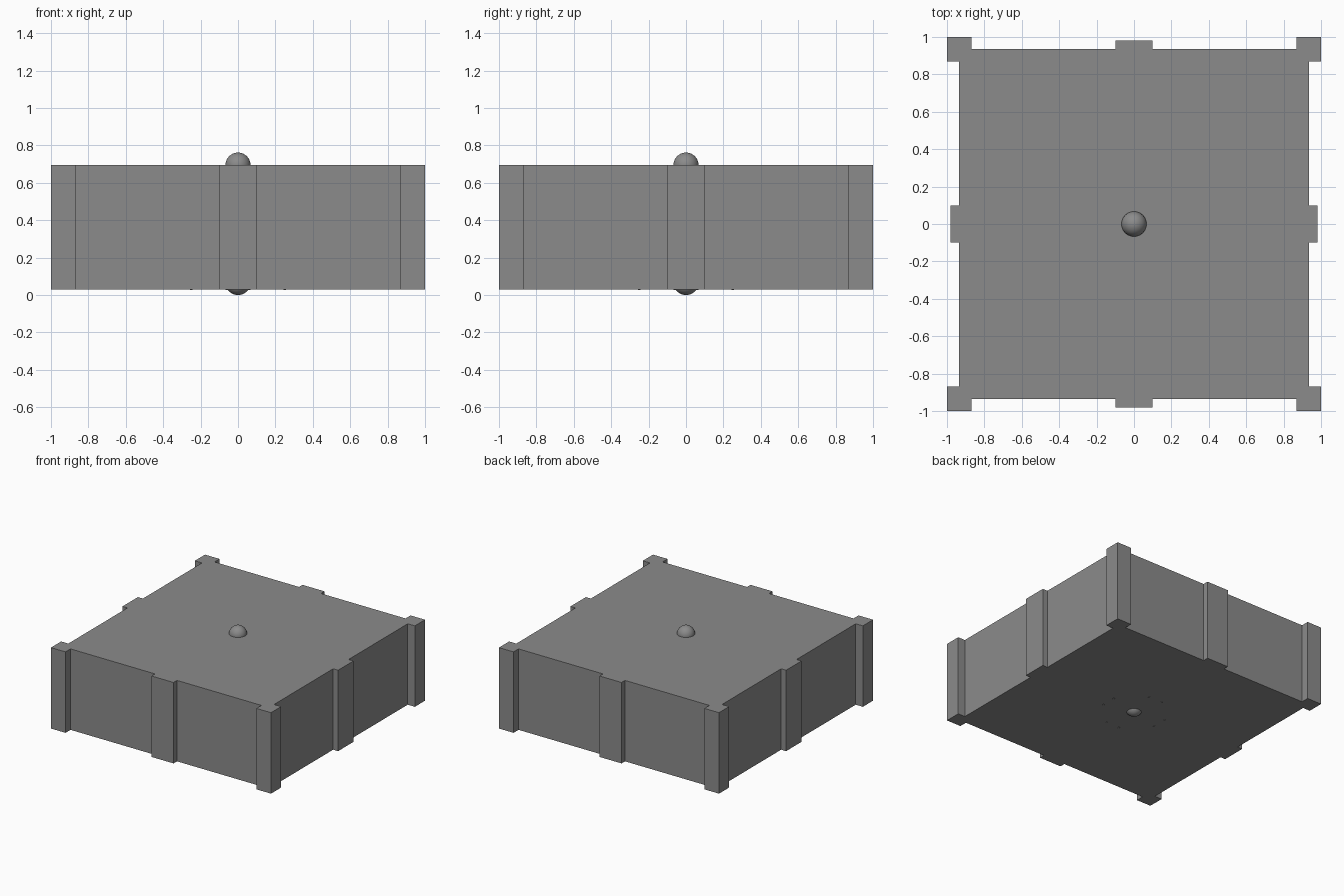
import bpy
from math import radians
from mathutils import Matrix, Vector

if "Cube" in bpy.data.objects:
    bpy.data.objects.remove(bpy.data.objects["Cube"])

BASE, TOP = 0.03, 0.695
BALL = 0.067

grey = bpy.data.materials.new("stone_grey")
grey.use_nodes = True
colour = (0.26, 0.26, 0.26, 1)
grey.diffuse_color = colour
grey.node_tree.nodes["Principled BSDF"].inputs["Base Color"].default_value = colour


def finish(name):
    ob = bpy.context.object
    ob.name = name
    ob.data.materials.append(grey)
    return ob


def box(name, centre, width, depth, low=BASE, high=TOP):
    """Upright block centred at an (x, y) position."""
    bpy.ops.mesh.primitive_cube_add(size=1)
    ob = finish(name)
    size = Vector((width, depth, high - low, 1))
    place = Matrix.Translation((*centre, (low + high) / 2))
    ob.data.transform(place @ Matrix.Diagonal(size))
    return ob


def ball(name, height):
    bpy.ops.mesh.primitive_uv_sphere_add(
        segments=32, ring_count=16, radius=BALL, location=(0, 0, height))
    finish(name)
    bpy.ops.object.shade_smooth_by_angle(angle=radians(30))


# Main block
box("main_block", (0, 0), 1.87, 1.87)

# Square corner posts
for x, side in ((-1, "right"), (1, "left")):
    for y, end in ((-1, "front"), (1, "back")):
        box(f"{end}_{side}_post", (x * 0.934, y * 0.934), 0.132, 0.132)

# Flat pilaster in the middle of each wall, with a pair of tiny studs beneath
for turn, side in enumerate(("front", "left", "back", "right")):
    spin = Matrix.Rotation(radians(90 * turn), 4, "Z")
    parts = [box(f"{side}_pilaster", (0, -0.95), 0.2, 0.06)]
    for x in (-0.06, 0.06):
        parts.append(box(f"{side}_stud", (x, -0.25), 0.012, 0.012, BASE - 0.003, BASE + 0.01))
    for part in parts:
        part.data.transform(spin)

# Balls set half into the top and poking out below
ball("top_ball", TOP)
ball("bottom_ball", BALL)
